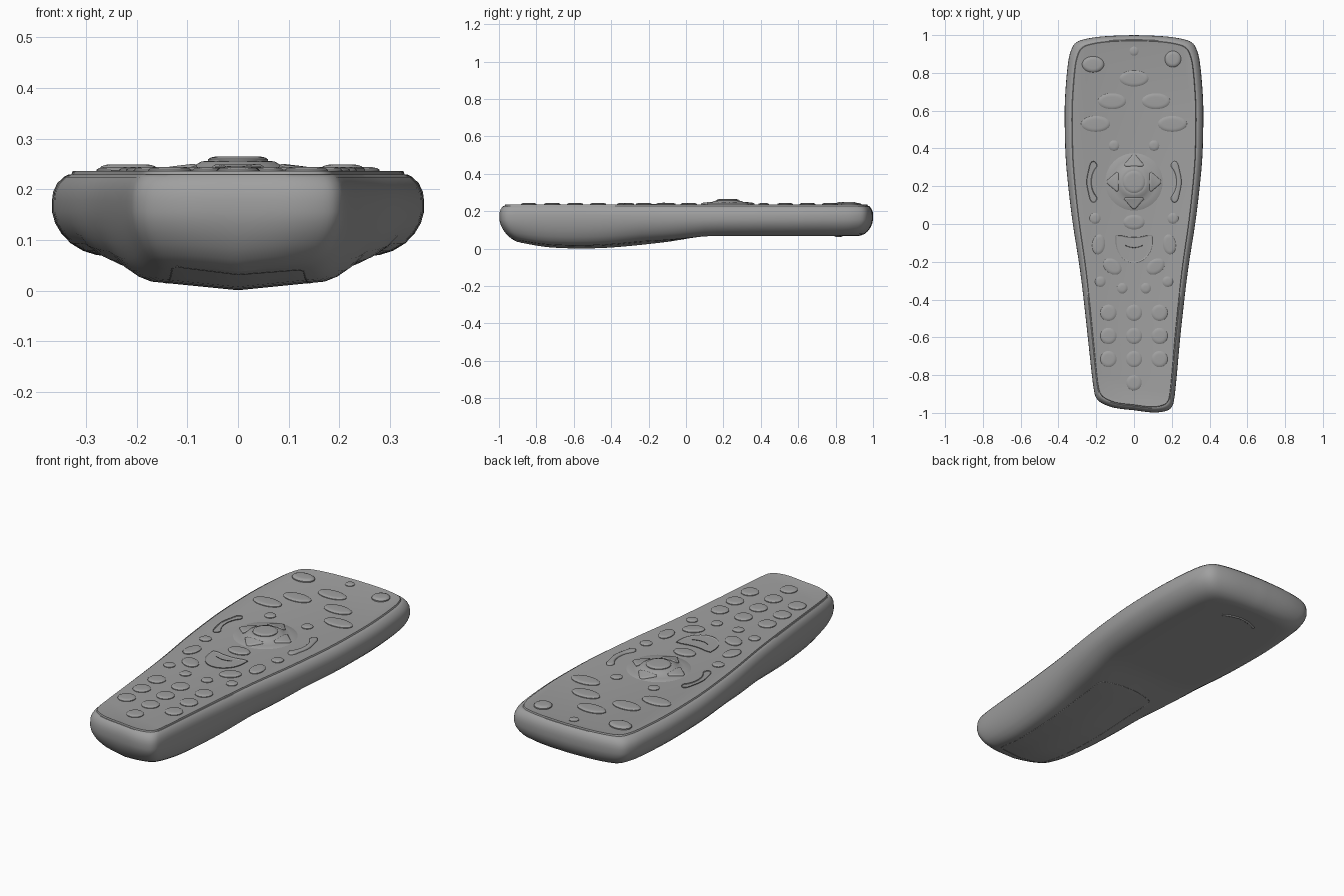
import bpy, bmesh, math
from mathutils import Vector
from mathutils.bvhtree import BVHTree

cube = bpy.data.objects.get("Cube")
if cube:
    bpy.data.objects.remove(cube, do_unlink=True)

grey = bpy.data.materials.new("plain_grey")
grey.use_nodes = True
grey.diffuse_color = (0.35, 0.35, 0.35, 1)
grey.node_tree.nodes["Principled BSDF"].inputs["Base Color"].default_value = grey.diffuse_color


def finish(bm, name, angle=35):
    bmesh.ops.recalc_face_normals(bm, faces=bm.faces[:])
    me = bpy.data.meshes.new(name)
    bm.to_mesh(me)
    bm.free()
    ob = bpy.data.objects.new(name, me)
    bpy.context.collection.objects.link(ob)
    me.materials.append(grey)
    bpy.ops.object.select_all(action="DESELECT")
    ob.select_set(True)
    bpy.context.view_layer.objects.active = ob
    bpy.ops.object.shade_smooth_by_angle(angle=math.radians(angle))
    return ob


def catmull(pts, n):
    out = []
    for i in range(len(pts) - 1):
        p = [Vector(pts[min(max(i + k, 0), len(pts) - 1)]) for k in (-1, 0, 1, 2)]
        for j in range(n):
            t = j / n
            out.append(0.5 * (2 * p[1] + (p[2] - p[0]) * t
                              + (2 * p[0] - 5 * p[1] + 4 * p[2] - p[3]) * t * t
                              + (3 * p[1] - p[0] - 3 * p[2] + p[3]) * t ** 3))
    return out + [Vector(pts[-1])]


# Body: tapered outline, stacked in insets from the key panel down to the belly
half = catmull([(0, 1), (.14, .995), (.24, .983), (.305, .962), (.335, .915), (.352, .83),
                (.366, .65), (.366, .48), (.358, .3), (.328, .03), (.285, -.25), (.25, -.55),
                (.225, -.8), (.213, -.9), (.2, -.945), (.168, -.97), (.1, -.986), (0, -.986)], 4)
outline = half + [Vector((-p.x, p.y)) for p in half[-2:0:-1]]
belly = catmull([(-1, .065), (-.9, .036), (-.75, .009), (-.6, .001), (-.45, .003), (-.3, .014),
                 (-.1, .036), (0, .052), (.1, .066), (.25, .067), (1, .067)], 6)


def belly_z(x, y):
    a, b = next(((a, b) for a, b in zip(belly, belly[1:]) if y <= b.x), belly[-2:])
    z = a.y + (b.y - a.y) * (y - a.x) / (b.x - a.x)
    deep = min(max((.05 - y) / .3, 0), 1)
    return max(z + .1 * deep * abs(x), 0)


def skew(x, y):
    return y - .12 * x * min(max((-.6 - y) / .3, 0), 1)


TOP, WAIST = .235, .155
upper = [(.045, TOP), (.04, .236), (.037, .229), (.031, .229), (.022, .224), (.01, .212),
         (.002, .195), (0, .178), (0, WAIST)]
lower = [(.006, .25), (.018, .48), (.036, .7), (.06, .87), (.085, .96), (.11, 1)]

bm = bmesh.new()
rings = []


def add_ring(inset, squeeze, height):
    ring = []
    for p in outline:
        x = p.x * (1 - inset / .36) * squeeze
        y = p.y * (1 - inset * .75)
        ring.append(bm.verts.new((x, skew(x, y), height(x, y))))
    rings.append(ring)


for d, z in upper:
    add_ring(d, 1, lambda x, y: z)
for d, f in lower:
    add_ring(d, 1, lambda x, y: WAIST + (belly_z(x, y) - WAIST) * f)
for s in (.66, .33, 0):
    add_ring(lower[-1][0], s, belly_z)
n = len(outline)
bm.faces.new(rings[0])
for a, b in zip(rings, rings[1:]):
    for i in range(n):
        j = (i + 1) % n
        bm.faces.new((a[i], a[j], b[j], b[i]))
bmesh.ops.remove_doubles(bm, verts=bm.verts[:], dist=.00002)
body_tree = BVHTree.FromBMesh(bm)
finish(bm, "body")


def ellipse(cx, cy, rx, ry, turn=0, count=28):
    c, s = math.cos(math.radians(turn)), math.sin(math.radians(turn))
    pts = []
    for i in range(count):
        a = 2 * math.pi * i / count
        u, v = rx * math.cos(a), ry * math.sin(a)
        pts.append((cx + u * c - v * s, cy + u * s + v * c))
    return pts


# Raised mound beneath the direction keys
NAV = (0, .223)
bm = bmesh.new()
prev = None
for r, h in ((.155, -.002), (.15, .001), (.12, .003), (.1, .007), (.085, .013), (.072, .02), (.064, .021)):
    ring = [bm.verts.new((x, y, TOP + h)) for x, y in ellipse(*NAV, r, r, 0, 48)]
    if prev:
        for i in range(48):
            j = (i + 1) % 48
            bm.faces.new((prev[i], prev[j], ring[j], ring[i]))
    prev = ring
bm.faces.new(prev)
bmesh.ops.recalc_face_normals(bm, faces=bm.faces[:])
mound_tree = BVHTree.FromBMesh(bm)
finish(bm, "key_mound")


def surface(x, y):
    hits = [t.ray_cast(Vector((x, y, 1)), Vector((0, 0, -1)))[0] for t in (body_tree, mound_tree)]
    return max([h.z for h in hits if h] or [TOP])


# Buttons: a short wall and two inset steps making a soft crown
def button(name, pts, rise=.009, soft=1):
    bm = bmesh.new()
    low = [bm.verts.new((x, y, surface(x, y) - .005)) for x, y in pts]
    top = [bm.verts.new((x, y, surface(x, y) + rise * .4)) for x, y in pts]
    for i in range(len(pts)):
        j = (i + 1) % len(pts)
        bm.faces.new((low[i], low[j], top[j], top[i]))
    cap = bm.faces.new(top)
    bm.normal_update()
    for t, h in ((.005, .35), (.008, .2), (.007, .05)):
        bmesh.ops.inset_region(bm, faces=[cap], thickness=t * soft, depth=rise * h)
    finish(bm, name, 40)


def pair(name, x, y, rx, ry, turn=0, rise=.009):
    for side, s in (("left", 1), ("right", -1)):
        button(f"{name}_{side}", ellipse(s * x, y, rx, ry, s * turn), rise)


button("signal_lamp", ellipse(0, .915, .024, .024), .008)
button("power_button", ellipse(.206, .873, .043, .043), .014)
button("source_button", ellipse(-.217, .845, .058, .042), .014)
button("upper_button", ellipse(0, .77, .077, .042))
pair("inner_oval", .116, .65, .075, .042)
pair("outer_oval", .203, .53, .077, .042)
pair("small_round", .106, .415, .028, .028)
pair("side_round", .206, .03, .029, .029)
pair("side_oval", .187, -.108, .034, .053, 8)
pair("slanted_oval", .114, -.225, .053, .038, 35)
pair("lower_round_outer", .178, -.305, .028, .028)
pair("lower_round_inner", .062, -.34, .028, .028)
button("middle_button", ellipse(0, .01, .057, .039))
button("select_button", ellipse(*NAV, .059, .059), .009)

# Number keys
for row in range(3):
    for col in (-1, 0, 1):
        button(f"number_key_{row * 3 + col + 2}", ellipse(col * .135, -.47 - row * .1225, .043, .043))
button("number_key_zero", ellipse(0, -.84, .041, .041))

# Arrow keys
for k, name in enumerate(("right", "up", "left", "down")):
    a = k * math.pi / 2
    tri = [(.143, -.008), (.143, .008), (.092, .052), (.082, .045), (.082, -.045), (.092, -.052)]
    button(f"arrow_{name}", [(u * math.cos(a) - v * math.sin(a), NAV[1] + u * math.sin(a) + v * math.cos(a))
                             for u, v in tri], .007, .5)

# Curved rocker keys beside the arrows
for side, s in (("left", 1), ("right", -1)):
    steps = [i / 6 for i in range(-5, 6)]
    edge = []
    for sign in (1, -1):
        for t in steps[::sign]:
            w = .013 + .015 * t ** 4
            edge.append((.208 + .03 * (1 - t * t) + sign * w, NAV[1] + .095 * t))
        for i in range(1, 6):
            a = math.pi * i / 6
            edge.append((.215 + sign * .021 * math.cos(a), NAV[1] + sign * (.079 + .031 * math.sin(a))))
    button(f"rocker_{side}", [(s * x, y) for x, y in edge], .009, .4)

# Bowl-shaped key under the middle button
bowl = [(.098 * math.cos(a), -.09 - .115 * math.sin(a)) for a in (math.pi * i / 18 for i in range(19))]
bowl += [(-.098, -.06)] + [(x, -.07 + .01 * (abs(x) / .07) ** 2) for x in (-.07, -.035, 0, .035, .07)] + [(.098, -.06)]
button("bowl_key", bowl, .009, .8)


# Fine raised lines: grip arc and battery cover edge below, curved mark above
def line(name, pts, radius, below=True, closed=False):
    cu = bpy.data.curves.new(name, "CURVE")
    cu.dimensions = "3D"
    cu.bevel_depth = radius
    cu.bevel_resolution = 2
    cu.use_fill_caps = True
    sp = cu.splines.new("POLY")
    sp.points.add(len(pts) - 1)
    sp.use_cyclic_u = closed
    for q, (x, y) in zip(sp.points, pts):
        if below:
            hit = body_tree.ray_cast(Vector((x, y, -1)), Vector((0, 0, 1)))[0]
            z = hit.z + radius * .4
        else:
            z = TOP + .009
        q.co = (x, y, z, 1)
    ob = bpy.data.objects.new(name, cu)
    bpy.context.collection.objects.link(ob)
    cu.materials.append(grey)


arc = [i / 10 for i in range(-10, 11)]
line("grip_arc", [(.1 * t, .83 - .03 * t * t) for t in arc], .008)
line("bowl_mark", [(.045 * t, -.125 + .012 * t * t) for t in arc], .0015, False)
cover = [(.15 * t, -.03 - .03 * t * t) for t in arc]
cover += [(.16 - .03 * i / 20, -.08 - .78 * i / 20) for i in range(21)]
cover += [(-.12 * t, -.88) for t in arc]
cover += [(-.13 - .03 * i / 20, -.86 + .78 * i / 20) for i in range(21)]
line("battery_cover_edge", cover, .0015, True, True)
